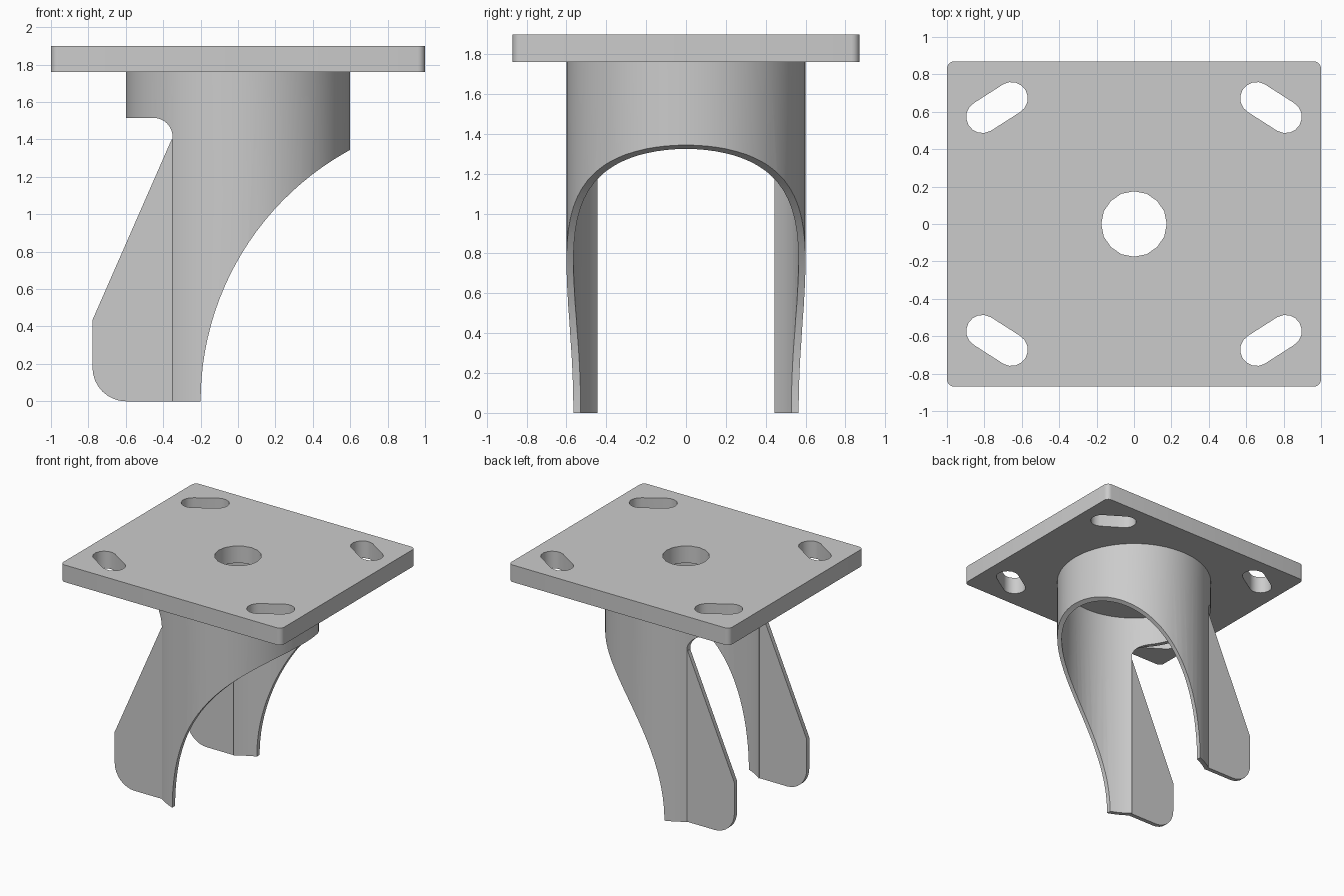
import bpy, bmesh
from math import pi, cos, sin, radians, atan2, sqrt

cube = bpy.data.objects.get("Cube")
if cube:
    bpy.data.objects.remove(cube)

steel = bpy.data.materials.new("light grey steel")
steel.use_nodes = True
GREY = (0.6, 0.6, 0.6, 1)
steel.diffuse_color = GREY
steel.node_tree.nodes["Principled BSDF"].inputs["Base Color"].default_value = GREY


def arc(cx, cy, r, start, end, steps):
    """Points along a circular arc, angles in degrees."""
    angles = [radians(start + (end - start) * i / steps) for i in range(steps + 1)]
    return [(cx + r * cos(a), cy + r * sin(a)) for a in angles]


def prism(name, outline, low, high, upright=False):
    """Extrude an outline along z, or along y when it is an upright x-z profile."""
    bm = bmesh.new()
    place = (lambda u, v: (u, low, v)) if upright else (lambda u, v: (u, v, low))
    face = bm.faces.new([bm.verts.new(place(u, v)) for u, v in outline])
    side = bmesh.ops.extrude_face_region(bm, geom=[face])["geom"]
    moved = [g for g in side if isinstance(g, bmesh.types.BMVert)]
    step = (0, high - low, 0) if upright else (0, 0, high - low)
    bmesh.ops.translate(bm, verts=moved, vec=step)
    bmesh.ops.recalc_face_normals(bm, faces=bm.faces)
    mesh = bpy.data.meshes.new(name)
    bm.to_mesh(mesh)
    bm.free()
    mesh.materials.append(steel)
    obj = bpy.data.objects.new(name, mesh)
    bpy.context.collection.objects.link(obj)
    return obj


def activate(obj):
    bpy.ops.object.select_all(action='DESELECT')
    obj.select_set(True)
    bpy.context.view_layer.objects.active = obj


def cut(obj, cutter, operation='DIFFERENCE'):
    activate(obj)
    mod = obj.modifiers.new("cut", 'BOOLEAN')
    mod.operation, mod.solver, mod.object = operation, 'EXACT', cutter
    bpy.ops.object.modifier_apply(modifier=mod.name)
    bpy.data.objects.remove(cutter)


def smooth(obj):
    activate(obj)
    bpy.ops.object.shade_smooth_by_angle(angle=radians(30))


# Mounting plate with rounded corners
PLATE_LOW, PLATE_HIGH = 1.76, 1.9
corners = [(1, 1, 0), (-1, 1, 90), (-1, -1, 180), (1, -1, 270)]
outline = []
for sx, sy, a in corners:
    outline += arc(sx * 0.96, sy * 0.83, 0.04, a, a + 90, 5)
plate = prism("mounting_plate", outline, PLATE_LOW, PLATE_HIGH)

# Centre hole and four slanted bolt slots
cut(plate, prism("hole_cutter", arc(0, 0, 0.175, 0, 360, 16)[:-1], 1.6, 2))
tilt = -30
slot = (arc(0.655, 0.672, 0.087, tilt + 90, tilt + 270, 8)
        + arc(0.81, 0.573, 0.087, tilt - 90, tilt + 90, 8))
for sx, sy, _ in corners:
    cut(plate, prism("slot_cutter", [(x * sx, y * sy) for x, y in slot], 1.6, 2))
smooth(plate)

# Fork shell: a tube trimmed by a swept side profile
OUTER, INNER, BEND = 0.6, 0.565, -0.35
shell = prism("fork_shell", arc(0, 0, OUTER, 0, 360, 72)[:-1], 0, PLATE_LOW)
cut(shell, prism("bore_cutter", arc(0, 0, INNER, 0, 360, 72)[:-1], -0.1, 1.9))
sweep_x, sweep_r = 1.33, 1.53
sweep_end = 180 - atan2(1.36, sqrt(sweep_r ** 2 - 1.36 ** 2)) * 180 / pi
profile = [(0.7, 1.9), (-0.7, 1.9), (-0.7, 1.515)]
profile += arc(-0.45, 1.415, 0.1, 90, 0, 8)
profile += [(BEND, -0.01)]
profile += arc(sweep_x, 0, sweep_r, 180.4, sweep_end, 24)
profile += [(0.7, 1.4)]
cut(shell, prism("profile_cutter", profile, -0.8, 0.8, True), 'INTERSECT')
smooth(shell)

# Flat wheel side panels, continuing the shell past its bend
panel = [(BEND + 0.004, 0), (BEND + 0.004, 1.4), (-0.355, 1.4), (-0.778, 0.435)]
panel += arc(-0.598, 0.18, 0.18, 180, 270, 8)
for side, label in ((1, "back"), (-1, "front")):
    smooth(prism(label + "_fork_panel", panel, side * 0.45, side * 0.485, True))
